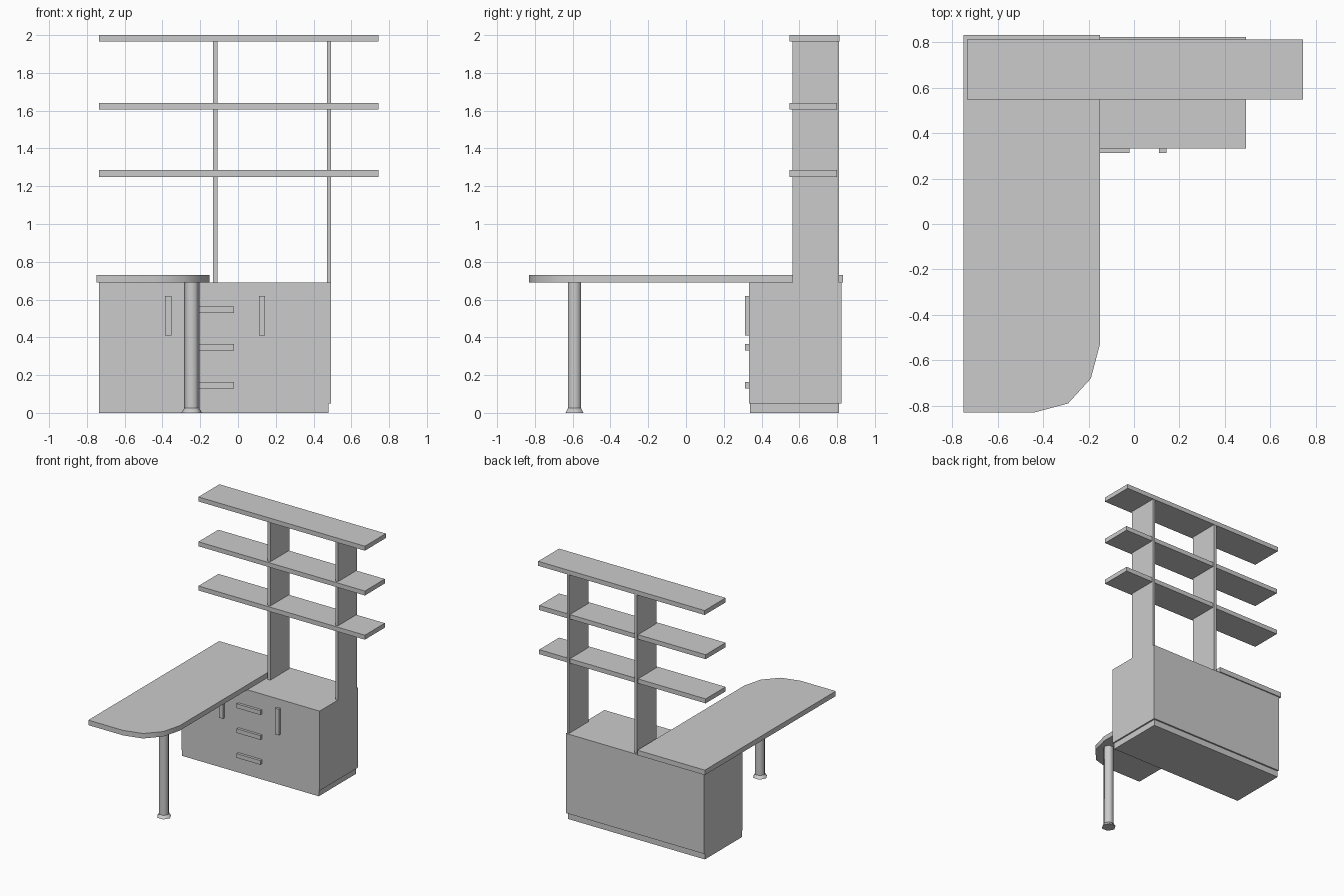
import bpy, bmesh
from math import radians

if "Cube" in bpy.data.objects:
    bpy.data.objects.remove(bpy.data.objects["Cube"])


def finish(name, bm, smooth=None):
    bmesh.ops.recalc_face_normals(bm, faces=bm.faces)
    mesh = bpy.data.meshes.new(name)
    bm.to_mesh(mesh)
    bm.free()
    ob = bpy.data.objects.new(name, mesh)
    bpy.context.collection.objects.link(ob)
    if smooth:
        bpy.ops.object.select_all(action='DESELECT')
        ob.select_set(True)
        bpy.context.view_layer.objects.active = ob
        bpy.ops.object.shade_smooth_by_angle(angle=radians(smooth))
    return ob


def prism(name, points, offset, smooth=None):
    """Extrude a closed 3D outline along an offset vector."""
    bm = bmesh.new()
    face = bm.faces.new([bm.verts.new(p) for p in points])
    new = bmesh.ops.extrude_face_region(bm, geom=[face])["geom"]
    verts = [v for v in new if isinstance(v, bmesh.types.BMVert)]
    bmesh.ops.translate(bm, verts=verts, vec=offset)
    return finish(name, bm, smooth)


def box(name, x0, x1, y0, y1, z0, z1):
    base = [(x0, y0, z0), (x1, y0, z0), (x1, y1, z0), (x0, y1, z0)]
    return prism(name, base, (0, 0, z1 - z0))


def hex_column(name, x, y, z0, z1, r0, r1):
    bm = bmesh.new()
    bmesh.ops.create_cone(bm, cap_ends=True, segments=6,
                          radius1=r0, radius2=r1, depth=z1 - z0)
    # put two corners on the x axis
    far = max(bm.verts, key=lambda v: v.co.y)
    if abs(far.co.x) < 1e-4:
        for v in bm.verts:
            v.co.x, v.co.y = v.co.y, -v.co.x
    bmesh.ops.translate(bm, verts=bm.verts, vec=(x, y, (z0 + z1) / 2))
    return finish(name, bm, 65)


# Cabinet and recessed plinth
box("plinth", -0.735, 0.48, 0.34, 0.81, 0, 0.05)
box("cabinet_body", -0.735, 0.472, 0.333, 0.823, 0.05, 0.69)

# Right side panel, running up into the shelf upright
side = [(0.333, 0.05), (0.823, 0.05), (0.823, 0.69), (0.81, 0.69),
        (0.81, 1.965), (0.565, 1.965), (0.565, 0.69), (0.333, 0.69)]
prism("right_side_panel", [(0.472, y, z) for y, z in side], (0.02, 0, 0))
box("middle_upright", -0.133, -0.108, 0.565, 0.81, 0.69, 1.965)

# Shelves
for name, z, back in (("lower_shelf", 1.25, 0.80), ("upper_shelf", 1.605, 0.80),
                      ("top_shelf", 1.965, 0.813)):
    box(name, -0.735, 0.745, 0.547, back, z, z + 0.036)

# Door and drawer handles
for name, x in (("left_door_handle", -0.37), ("right_door_handle", 0.127)):
    box(name, x - 0.017, x + 0.017, 0.312, 0.333, 0.41, 0.62)
for i, z in enumerate((0.13, 0.33, 0.53)):
    box(f"drawer_handle_{i + 1}", -0.23, -0.02, 0.312, 0.333, z, z + 0.034)

# Desk top with one rounded corner
top = [(-0.75, -0.83), (-0.44, -0.83), (-0.29, -0.79), (-0.19, -0.68),
       (-0.15, -0.53), (-0.15, 0.832), (-0.75, 0.832)]
prism("desk_top", [(x, y, 0.69) for x, y in top], (0, 0, 0.04), 40)

# Desk leg and flared foot
hex_column("desk_leg", -0.245, -0.59, 0.025, 0.69, 0.04, 0.04)
hex_column("leg_foot", -0.245, -0.59, 0, 0.025, 0.055, 0.04)
